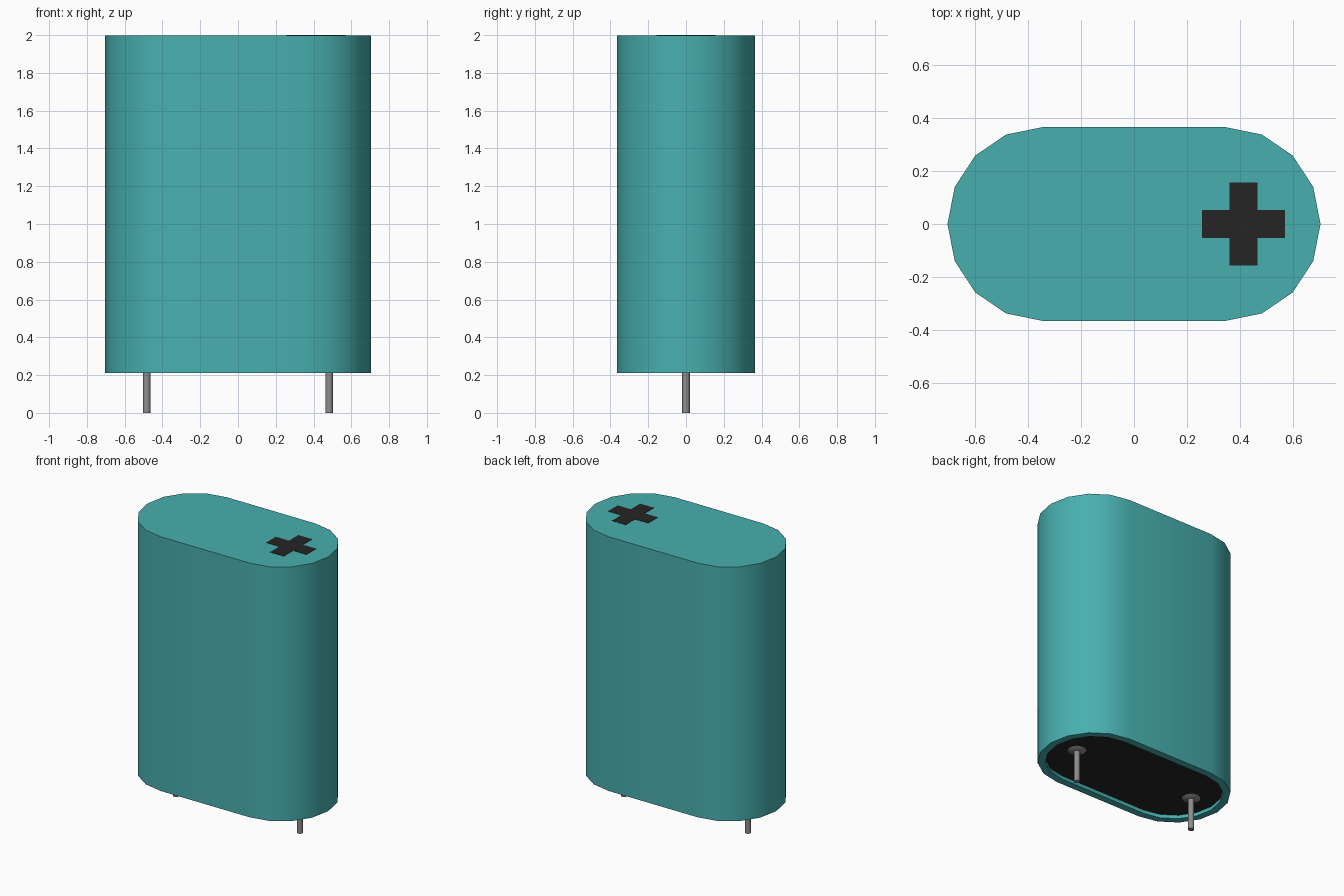
import bpy
import bmesh
from math import cos, sin, pi, radians

if "Cube" in bpy.data.objects:
    bpy.data.objects.remove(bpy.data.objects["Cube"])

BASE, TOP, FLOOR = 0.21, 2.0, 0.235
PLATE = 0.002
RIM = 0.05


def material(name, rgb):
    mat = bpy.data.materials.new(name)
    mat.use_nodes = True
    mat.diffuse_color = (*rgb, 1)
    mat.node_tree.nodes["Principled BSDF"].inputs["Base Color"].default_value = (*rgb, 1)
    return mat


teal = material("teal", (0.065, 0.43, 0.43))
black = material("black", (0.018, 0.018, 0.018))
steel = material("steel grey", (0.27, 0.27, 0.27))


def loft(name, rings, mats):
    """Skin a stack of (outline, z) rings and cap both ends."""
    bm = bmesh.new()
    loops = [[bm.verts.new((x, y, z)) for x, y in outline] for outline, z in rings]
    for low, high in zip(loops, loops[1:]):
        for i in range(len(low)):
            j = (i + 1) % len(low)
            bm.faces.new((low[i], low[j], high[j], high[i]))
    first_cap = bm.faces.new(loops[0][::-1])
    bm.faces.new(loops[-1])
    first_cap.material_index = len(mats) - 1
    bmesh.ops.recalc_face_normals(bm, faces=bm.faces)
    mesh = bpy.data.meshes.new(name)
    bm.to_mesh(mesh)
    bm.free()
    for mat in mats:
        mesh.materials.append(mat)
    obj = bpy.data.objects.new(name, mesh)
    bpy.context.collection.objects.link(obj)
    bpy.ops.object.select_all(action="DESELECT")
    obj.select_set(True)
    bpy.context.view_layer.objects.active = obj
    bpy.ops.object.shade_smooth_by_angle(angle=radians(35))
    return obj


def capsule(inset=0.0, steps=8):
    """Flat-sided outline with a faceted half round at each end."""
    pts = []
    for side in (1, -1):
        for i in range(steps + 1):
            a = -pi / 2 + pi * i / steps
            pts.append((side * (0.345 + (0.358 - inset) * cos(a)),
                        side * (0.365 - inset) * sin(a)))
    return pts


def circle(cx, r, sides=16):
    return [(cx + r * cos(2 * pi * i / sides), r * sin(2 * pi * i / sides))
            for i in range(sides)]


# Can with a recessed black underside
loft("can", [(capsule(RIM), FLOOR), (capsule(RIM), BASE),
             (capsule(), BASE), (capsule(), TOP - PLATE)], [teal, black])

# Plus mark on the top
arm, half, cx = 0.156, 0.053, 0.413
quarter = [(arm, -half), (arm, half), (half, half)]
cross = []
for turn in range(4):
    for x, y in quarter:
        for _ in range(turn):
            x, y = -y, x
        cross.append((cx + x, y))
loft("plus_mark", [(cross, TOP - 2 * PLATE), (cross, TOP)], [black])

# Two wire pins, each with a flared collar against the underside
for side, label in ((1, "left"), (-1, "right")):
    x = side * 0.483
    loft(label + "_pin", [(circle(x, r), z) for r, z in
                          ((0.02, 0), (0.02, 0.222), (0.045, 0.226),
                           (0.06, 0.234), (0.06, 0.24))], [steel])
